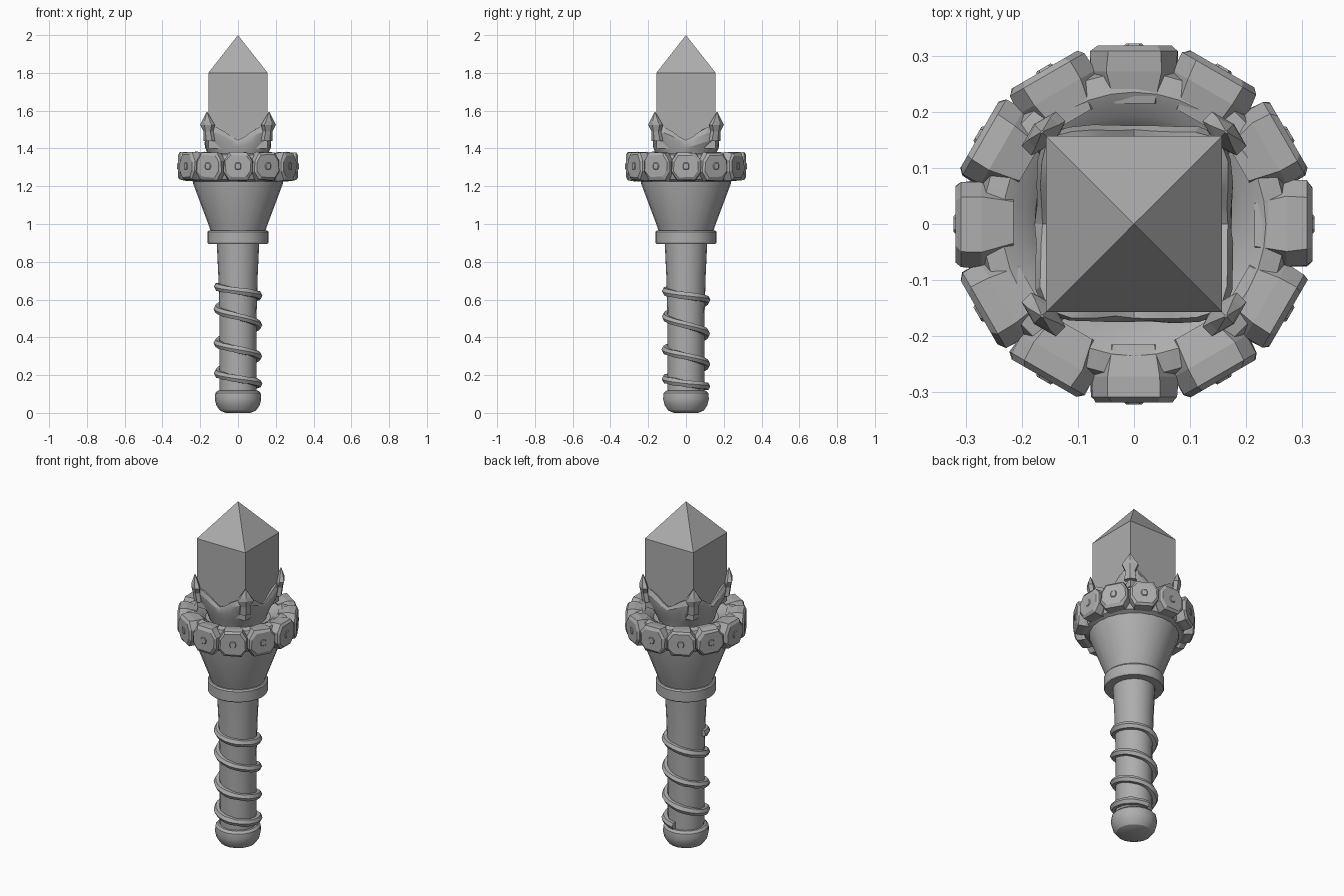
import bpy, bmesh, math, random
from mathutils import Vector, Matrix

if "Cube" in bpy.data.objects:
    bpy.data.objects.remove(bpy.data.objects["Cube"])

random.seed(4)
grey = bpy.data.materials.new("stone grey")
grey.diffuse_color = (0.42, 0.42, 0.42, 1)
grey.use_nodes = True
grey.node_tree.nodes["Principled BSDF"].inputs["Base Color"].default_value = grey.diffuse_color


def finish(name, bm, angle=25):
    bmesh.ops.recalc_face_normals(bm, faces=bm.faces)
    me = bpy.data.meshes.new(name)
    bm.to_mesh(me)
    bm.free()
    me.materials.append(grey)
    ob = bpy.data.objects.new(name, me)
    bpy.context.collection.objects.link(ob)
    bpy.ops.object.select_all(action='DESELECT')
    ob.select_set(True)
    bpy.context.view_layer.objects.active = ob
    if angle:
        bpy.ops.object.shade_smooth_by_angle(angle=math.radians(angle))
    return ob


def skin(bm, rings, caps=True):
    """Join rings of points with quads and close both ends."""
    vs = [[bm.verts.new(p) for p in r] for r in rings]
    n = len(vs[0])
    for a, b in zip(vs, vs[1:]):
        for i in range(n):
            bm.faces.new((a[i], a[(i + 1) % n], b[(i + 1) % n], b[i]))
    if caps:
        bm.faces.new(vs[0][::-1])
        bm.faces.new(vs[-1])


def circle(r, z, n):
    return [(r * math.cos(t), r * math.sin(t), z)
            for t in (math.tau * i / n for i in range(n))]


def lathe(name, profile, n=24, angle=25):
    bm = bmesh.new()
    skin(bm, [circle(r, z, n) for r, z in profile])
    return finish(name, bm, angle)


# Turned parts
lathe("pommel", [(.065, 0), (.095, .012), (.115, .04), (.123, .075),
                 (.12, .105), (.108, .117), (.08, .119)], 18)
lathe("handle", [(.097, .10), (.098, .5), (.104, .72), (.113, .91)], 20)
lathe("collar", [(.12, .895), (.157, .895), (.161, .902), (.161, .958),
                 (.155, .966), (.12, .966)])
lathe("flared_neck", [(.142, .95), (.152, .985), (.238, 1.215), (.24, 1.25)])
lathe("crown_ring", [(.15, 1.24), (.232, 1.222), (.262, 1.236), (.278, 1.27),
                     (.28, 1.335), (.27, 1.365), (.235, 1.372),
                     (.195, 1.352), (.172, 1.325), (.13, 1.32)], 36)

# Twelve chamfered blocks around the crown, each with a small raised stud
bm = bmesh.new()


def octagon(w, h, r, cz, c=.3):
    k = 1 - c * 1.4
    pts = [(w, k * .7), (w * .62, 1), (-w * .62, 1), (-w, k * .7),
           (-w, -k * .7), (-w * .62, -1), (w * .62, -1), (w, -k * .7)]
    return [Vector((r, y, cz + s * h)) for y, s in pts]


for i in range(12):
    turn = Matrix.Rotation(math.tau * i / 12, 3, 'Z')
    rings = [octagon(.060, .066, .215, 1.302), octagon(.077, .075, .272, 1.304),
             octagon(.076, .072, .308, 1.306), octagon(.066, .058, .318, 1.306)]
    rings = [[turn @ (p + Vector((0, random.uniform(-.003, .003),
                                  random.uniform(-.004, .004)))) for p in r]
             for r in rings]
    skin(bm, rings)
    skin(bm, [[turn @ p for p in octagon(.022, .024, .312, 1.306)],
              [turn @ p for p in octagon(.014, .015, .322, 1.306)]])
finish("crown_blocks", bm, 0)

# Square crystal with a pyramid point
bm = bmesh.new()
skin(bm, [[(sx * .157, sy * .157, z) for sx, sy in
           ((-1, -1), (1, -1), (1, 1), (-1, 1))] for z in (1.40, 1.8)])
top = max(bm.faces, key=lambda f: f.calc_center_median().z)
bmesh.ops.poke(bm, faces=[top])
max(bm.verts, key=lambda v: (v.link_faces[0].calc_area() > 0) *
    (v.co.z - v.co.xy.length)).co.z = 2.0
finish("crystal", bm, 0)

# Cup that blends from a round foot to a square rim, rising at the corners
bm = bmesh.new()
N = 32


def cup_ring(half, z, power, lift=0, jitter=.003):
    ring = []
    for i in range(N):
        t = math.tau * i / N
        c, s = math.cos(t), math.sin(t)
        r = half / (abs(c) ** power + abs(s) ** power) ** (1 / power)
        r += random.uniform(-jitter, jitter)
        ring.append((r * c, r * s, z + lift * abs(math.sin(2 * t)) ** 1.6))
    return ring


skin(bm, [cup_ring(.145, 1.31, 2), cup_ring(.158, 1.37, 2.6),
          cup_ring(.173, 1.405, 4.5, .035), cup_ring(.175, 1.43, 7, .06),
          cup_ring(.166, 1.445, 9, .075), cup_ring(.135, 1.435, 9, .075)])
finish("crystal_cup", bm, 20)

# Pointed claws gripping the crystal corners
bm = bmesh.new()
for i in range(4):
    turn = Matrix.Rotation(math.radians(45 + 90 * i), 3, 'Z')
    rings = []
    for r, z, a, w in ((.215, 1.44, .022, .036), (.222, 1.49, .022, .03),
                       (.228, 1.525, .024, .05), (.23, 1.545, .02, .034),
                       (.232, 1.592, .002, .003)):
        rings.append([turn @ Vector((r + a * math.cos(t), w * math.sin(t), z))
                      for t in (math.tau * k / 6 for k in range(6))])
    skin(bm, rings)
finish("corner_claws", bm, 0)

# Cord wound down the handle: heights at each quarter turn, starting on the left
heights = [.67, .645, .62, .60, .55, .51, .465, .42, .37, .335, .30,
           .26, .21, .18, .155, .14]
bm = bmesh.new()
rings = []
STEP = 6
for k in range((len(heights) - 1) * STEP + 1):
    q, f = divmod(k, STEP)
    z = heights[q]
    if f:
        z += (heights[q + 1] - z) * f / STEP
    t = math.pi + k * math.pi / 2 / STEP
    size = random.uniform(.019, .024)
    ring = []
    for j in range(6):
        p = math.tau * j / 6
        r = .109 + .9 * size * math.cos(p)
        ring.append((r * math.cos(t), r * math.sin(t), z + size * math.sin(p)))
    rings.append(ring)
skin(bm, rings)
finish("handle_cord", bm, 30)
